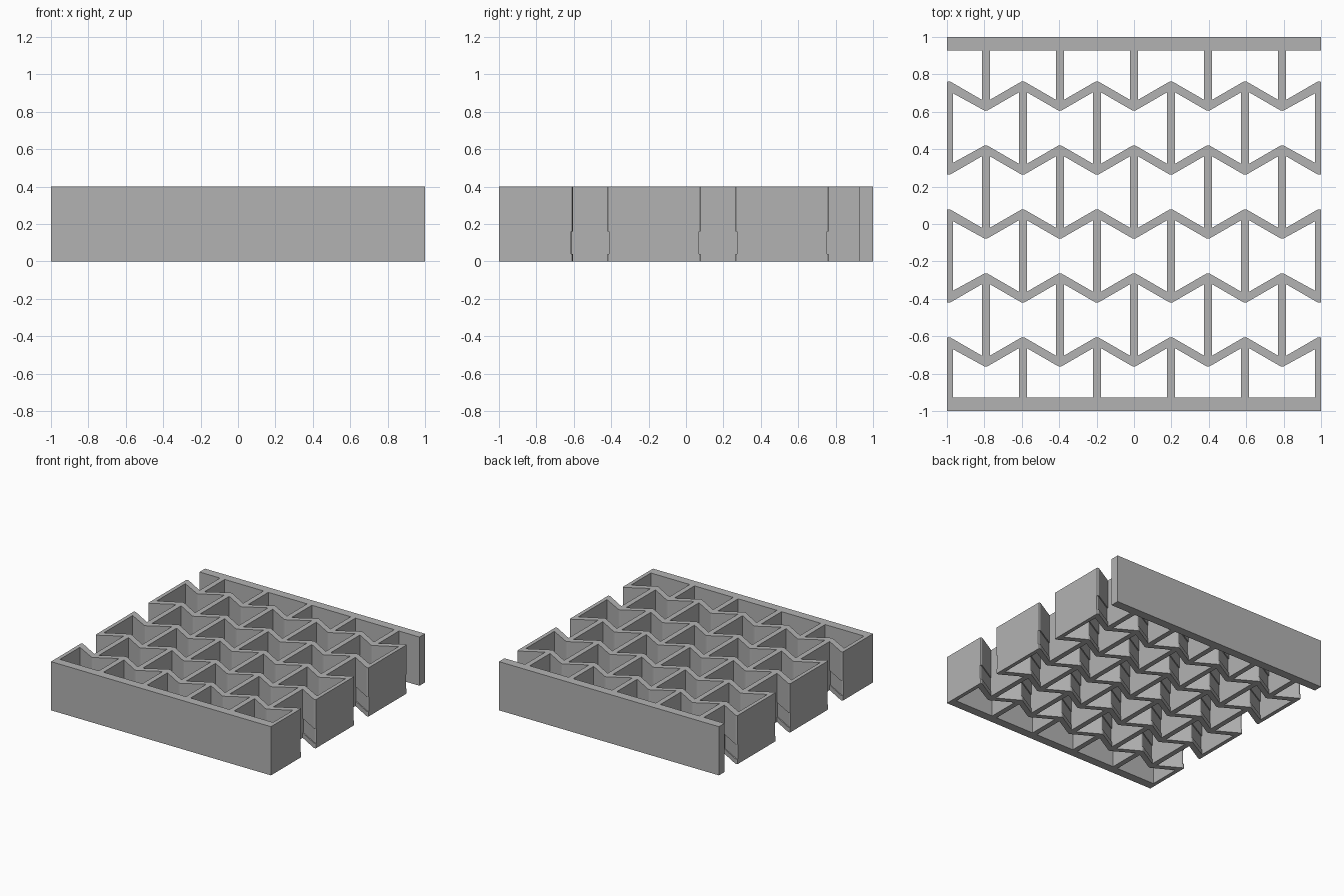
import bpy, bmesh, math

if "Cube" in bpy.data.objects:
    bpy.data.objects.remove(bpy.data.objects["Cube"], do_unlink=True)

HEIGHT = 0.4
PITCH = 0.198                              # distance between neighbouring hinges
ROW_GAP = 0.342                            # distance between zigzag rows
ANGLE = math.radians(30)
RISE = PITCH * math.tan(ANGLE) / 2         # hinge offset from the row centre
THICK, THIN = 0.043, 0.027
BAR_INNER = 0.928

grey = bpy.data.materials.new("plain grey")
grey.use_nodes = True
colour = (0.45, 0.45, 0.45, 1)
grey.diffuse_color = colour
grey.node_tree.nodes["Principled BSDF"].inputs["Base Color"].default_value = colour


def loft(name, levels):
    """Join outlines of equal point count, given as (z, points) pairs."""
    bm = bmesh.new()
    rings = [[bm.verts.new((x, y, z)) for x, y in points] for z, points in levels]
    bm.faces.new(rings[0])
    bm.faces.new(rings[-1])
    n = len(rings[0])
    for low, high in zip(rings, rings[1:]):
        for i in range(n):
            j = (i + 1) % n
            bm.faces.new((low[i], low[j], high[j], high[i]))
    bmesh.ops.recalc_face_normals(bm, faces=bm.faces)
    mesh = bpy.data.meshes.new(name)
    bm.to_mesh(mesh)
    bm.free()
    mesh.materials.append(grey)
    obj = bpy.data.objects.new(name, mesh)
    bpy.context.collection.objects.link(obj)


def block(name, x0, x1, y0, y1):
    outline = [(x0, y0), (x1, y0), (x1, y1), (x0, y1)]
    loft(name, [(0, outline), (HEIGHT, outline)])


def zigzag_edge(y, sign, thick, side):
    """One long edge of a zigzag strip; convex hinges are rounded."""
    r = thick / 2
    points = []
    for i in range(-5, 6):
        bend = sign if i % 2 else -sign
        x, node = i * PITCH, y + bend * RISE
        if bend == side:
            for a in (-ANGLE, -ANGLE / 2, 0, ANGLE / 2, ANGLE):
                points.append((x + r * math.sin(a), node + side * r * math.cos(a)))
        else:
            points.append((x, node + side * r / math.cos(ANGLE)))
    # Square off both ends at the outer side walls
    points[0] = (-1, points[0][1])
    points[-1] = (1, points[-1][1])
    return points


def zigzag(name, y, sign):
    def outline(thick):
        return zigzag_edge(y, sign, thick, 1) + zigzag_edge(y, sign, thick, -1)[::-1]
    full, slim = outline(THICK), outline(THIN)
    # A shallow groove runs along the lower part of each strip
    loft(name, [(0, full), (0.04, full), (0.04, slim),
                (0.16, slim), (0.16, full), (HEIGHT, full)])


# End bars
block("front_bar", -1, 1, -1, -BAR_INNER)
block("back_bar", -1, 1, BAR_INNER, 1)

# Zigzag strips, alternating direction
for row in range(5):
    zigzag(f"zigzag_strip_{row + 1}", (row - 2) * ROW_GAP, 1 if row % 2 == 0 else -1)

# Straight ribs between rows, on odd hinges and even hinges in turn
for gap in range(6):
    y0 = -BAR_INNER if gap == 0 else (gap - 3) * ROW_GAP - RISE
    y1 = BAR_INNER if gap == 5 else (gap - 2) * ROW_GAP + RISE
    for i in range(-5, 6):
        if (i + gap) % 2:
            x0 = max(-1, i * PITCH - THICK / 2)
            x1 = min(1, i * PITCH + THICK / 2)
            block(f"rib_{gap + 1}_{i + 6}", x0, x1, y0, y1)
